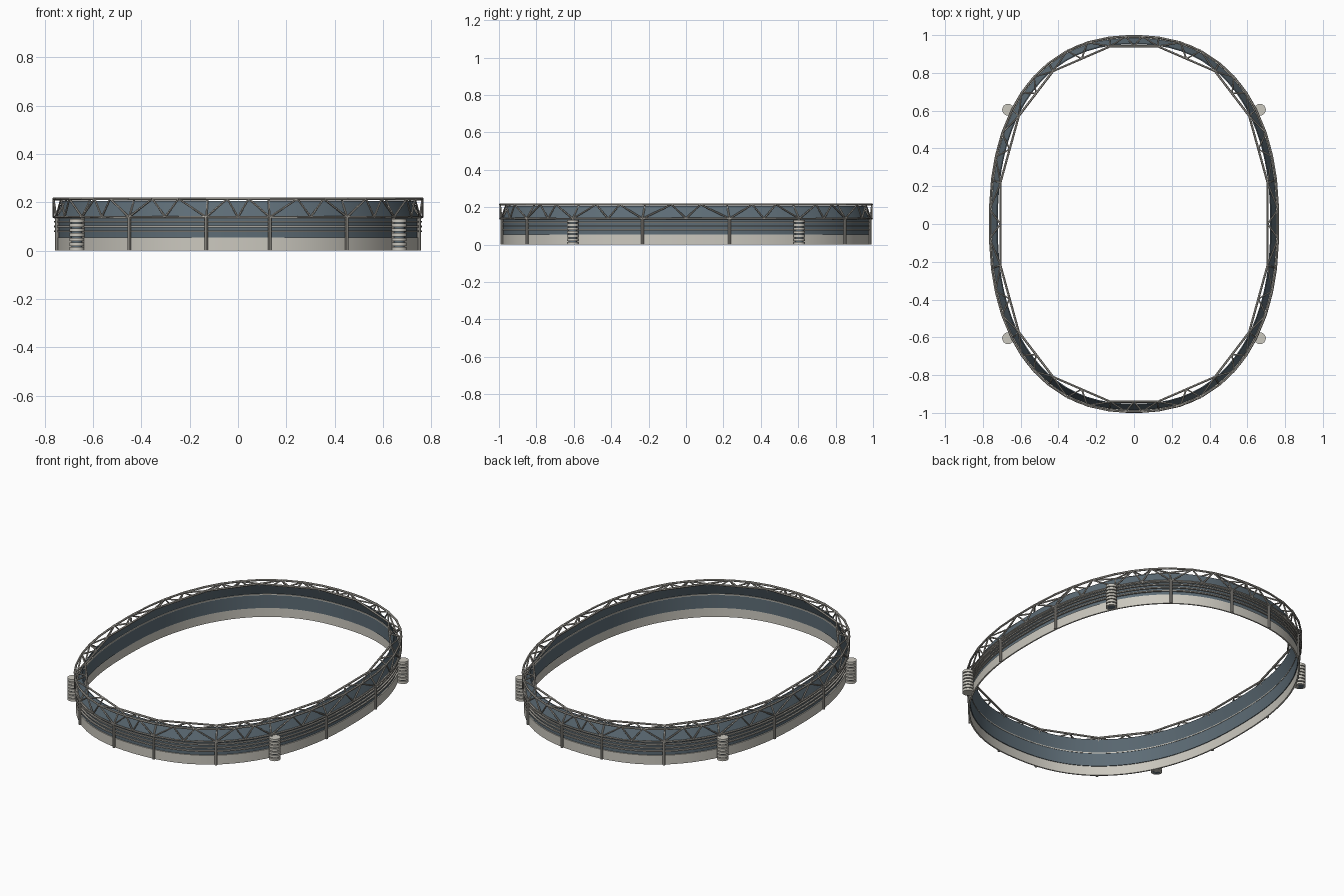
import bpy, bmesh
from math import sin, cos, radians, pi
from mathutils import Vector

cube = bpy.data.objects.get("Cube")
if cube:
    bpy.data.objects.remove(cube, do_unlink=True)


def material(name, color):
    m = bpy.data.materials.new(name)
    m.use_nodes = True
    m.diffuse_color = (*color, 1)
    m.node_tree.nodes["Principled BSDF"].inputs["Base Color"].default_value = (*color, 1)
    return m


concrete = material("pale concrete", (0.60, 0.58, 0.52))
slate = material("slate panel", (0.11, 0.15, 0.18))
steel = material("warm grey steel", (0.42, 0.40, 0.36))
HALF_X, HALF_Y, POWER = 0.762, 0.992, 2.3


def oval(angle, offset, z):
    """Point on the rounded oval plan, moved outward by offset."""
    a, b = HALF_X + offset, HALF_Y + offset
    c, s = cos(angle), sin(angle)
    r = (abs(c / a) ** POWER + abs(s / b) ** POWER) ** (-1 / POWER)
    return Vector((r * c, r * s, z))


def finish(bm, name, mat, smooth=False):
    bmesh.ops.recalc_face_normals(bm, faces=bm.faces[:])
    mesh = bpy.data.meshes.new(name)
    bm.to_mesh(mesh)
    bm.free()
    mesh.materials.append(mat)
    ob = bpy.data.objects.new(name, mesh)
    bpy.context.collection.objects.link(ob)
    if smooth:
        bpy.ops.object.select_all(action="DESELECT")
        ob.select_set(True)
        bpy.context.view_layer.objects.active = ob
        bpy.ops.object.shade_smooth_by_angle(angle=radians(30))
    return ob


def ring(name, profile, mat, count=96):
    """Sweep a closed (offset, z) profile round the oval."""
    bm = bmesh.new()
    loops = [[bm.verts.new(oval(2 * pi * i / count, o, z)) for o, z in profile]
             for i in range(count)]
    n = len(profile)
    for i in range(count):
        p, q = loops[i], loops[(i + 1) % count]
        for j in range(n):
            k = (j + 1) % n
            bm.faces.new((p[j], q[j], q[k], p[k]))
    return finish(bm, name, mat, True)


def band(name, outer, inner, low, high, mat, lean=0):
    return ring(name, [(outer, low), (outer + lean, high),
                       (inner + lean, high), (inner, low)], mat)


def bar(bm, start, end, radius, sides=6):
    axis = end - start
    made = bmesh.ops.create_cone(bm, cap_ends=True, segments=sides, radius1=radius,
                                 radius2=radius, depth=axis.length)
    turn = Vector((0, 0, 1)).rotation_difference(axis)
    for v in made["verts"]:
        v.co = turn @ v.co + (start + end) / 2


# Wall: plinth, recessed panels, ledges and inward leaning fascia
band("base_wall", -0.004, -0.012, 0, 0.055, concrete)
band("lower_panel_wall", -0.010, -0.016, 0.055, 0.135, slate)
for i in range(3):
    z = 0.076 + 0.02 * i
    band(f"wall_ledge_{i + 1}", -0.001, -0.012, z, z + 0.007, steel)
band("upper_ledge", 0, -0.018, 0.133, 0.139, concrete)
band("upper_panel_wall", -0.008, -0.013, 0.139, 0.206, slate, -0.028)

# Post directions, mirrored into all four quarters
quarter = [radians(d) for d in (17.2, 43.2, 62.1, 82.4)]
posts = sorted(quarter + [pi - a for a in quarter]
               + [pi + a for a in quarter] + [2 * pi - a for a in quarter])
bm = bmesh.new()
for a in posts:
    bar(bm, oval(a, -0.001, 0), oval(a, -0.001, 0.14), 0.008, 8)
finish(bm, "wall_posts", steel, True)

# Roof truss: bottom, outer top and inner top chords joined by diagonals
BOTTOM, TOP = 0.139, 0.214
chords, web = bmesh.new(), bmesh.new()
for i, a in enumerate(posts):
    b = posts[(i + 1) % len(posts)]
    if b < a:
        b += 2 * pi
    steps = [a + (b - a) * t / 3 for t in range(4)]
    foot_a, foot_b = oval(a, 0.002, BOTTOM), oval(b, 0.002, BOTTOM)
    inner_a, inner_b = oval(a, -0.044, TOP), oval(b, -0.044, TOP)
    outer = [oval(s, 0.002, TOP) for s in steps]
    low = [oval(s, 0.002, BOTTOM) for s in steps]
    for j in range(3):
        bar(chords, outer[j], outer[j + 1], 0.006)
        bar(chords, low[j], low[j + 1], 0.005)
    bar(chords, inner_a, inner_b, 0.006)
    middle = (inner_a + inner_b) / 2
    crown = oval((a + b) / 2, 0.002, BOTTOM)
    for start, end in ((foot_a, outer[1]), (foot_b, outer[2]),
                       (crown, outer[1]), (crown, outer[2]),
                       (foot_a, inner_a), (inner_a, outer[1]),
                       (inner_b, outer[2]), (middle, outer[1]),
                       (middle, outer[2])):
        bar(web, start, end, 0.0045)
finish(chords, "truss_chords", steel, True)
finish(web, "truss_diagonals", steel, True)

# Four round stair towers: stacked landings on a dark core
for side, sx in (("left", 1), ("right", -1)):
    for end, sy in (("front", -1), ("back", 1)):
        centre = Vector((0.667 * sx, 0.605 * sy, 0))
        bm = bmesh.new()
        bar(bm, centre, centre + Vector((0, 0, 0.13)), 0.022, 16)
        finish(bm, f"stair_core_{end}_{side}", slate, True)
        bm = bmesh.new()
        for k in range(7):
            low = centre + Vector((0, 0, 0.0195 * k))
            bar(bm, low, low + Vector((0, 0, 0.014)), 0.031, 24)
        finish(bm, f"stair_landings_{end}_{side}", concrete, True)
